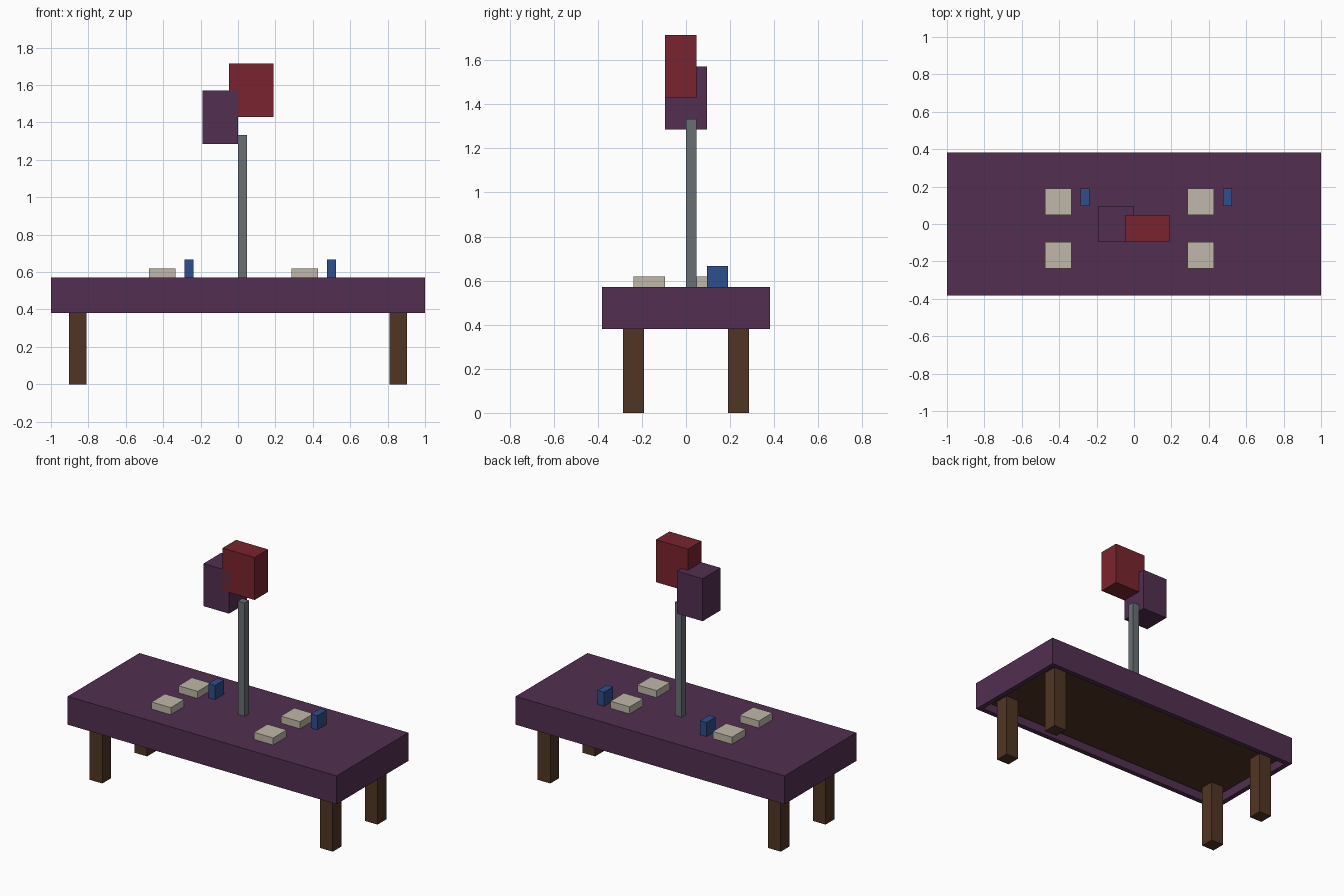
import bpy
import bmesh
from mathutils import Vector

if "Cube" in bpy.data.objects:
    bpy.data.objects.remove(bpy.data.objects["Cube"])

U = 1 / 21  # the model sits on a regular grid of 1/21 unit


def material(name, rgb):
    """Flat colour given as sRGB 0-255, stored as linear."""
    lin = []
    for c in rgb:
        c /= 255
        lin.append(c / 12.92 if c <= 0.04045 else ((c + 0.055) / 1.055) ** 2.4)
    m = bpy.data.materials.new(name)
    m.diffuse_color = (*lin, 1)
    m.use_nodes = True
    m.node_tree.nodes["Principled BSDF"].inputs["Base Color"].default_value = m.diffuse_color
    return m


purple = material("purple cloth", (82, 47, 81))
red = material("red", (121, 36, 46))
brown = material("dark wood", (80, 53, 35))
grey = material("grey metal", (105, 111, 117))
cream = material("cream", (191, 184, 169))
blue = material("blue", (45, 78, 140))


def box(name, lo, hi, mat, recess=None):
    """Box between two grid corners; recess = (wall, depth) hollows the bottom."""
    lo, hi = Vector(lo) * U, Vector(hi) * U
    bm = bmesh.new()
    bmesh.ops.create_cube(bm, size=1)
    for v in bm.verts:
        v.co = Vector(((hi[i] if v.co[i] > 0 else lo[i]) for i in range(3)))
    bm.normal_update()
    if recess:
        wall, depth = recess
        bottom = min(bm.faces, key=lambda f: f.calc_center_median().z)
        bmesh.ops.inset_region(bm, faces=[bottom], thickness=wall * U)
        new = bmesh.ops.extrude_discrete_faces(bm, faces=[bottom])["faces"][0]
        for v in new.verts:
            v.co.z += depth * U
        bmesh.ops.recalc_face_normals(bm, faces=bm.faces)
    me = bpy.data.meshes.new(name)
    bm.to_mesh(me)
    bm.free()
    me.materials.append(mat)
    ob = bpy.data.objects.new(name, me)
    bpy.context.collection.objects.link(ob)
    return ob


# Cloth draped over the wooden table top, hollow underneath
box("tablecloth", (-21, -8, 8), (21, 8, 12), purple, recess=(1, 3))
box("table_top", (-20, -7, 9), (20, 7, 11), brown)

# Four legs
for sx, side in ((-1, "left"), (1, "right")):
    for sy, end in ((-1, "front"), (1, "back")):
        x, y = 18 * sx, 5 * sy
        box(f"{end}_{side}_leg", (x - 1, y - 1, 0), (x + 1, y + 1, 9), brown)

# Place settings: two plates and a cup on each half of the table
for x, side in ((-10, "left"), (6, "right")):
    box(f"front_{side}_plate", (x, -5, 12), (x + 3, -2, 13), cream)
    box(f"back_{side}_plate", (x, 1, 12), (x + 3, 4, 13), cream)
    box(f"{side}_cup", (x + 4, 2, 12), (x + 5, 4, 14), blue)

# Centre pole with two floating blocks
box("pole", (0, 0, 12), (1, 1, 28), grey)
box("purple_balloon", (-4, -2, 27), (0, 2, 33), purple)
box("red_balloon", (-1, -2, 30), (4, 1, 36), red)
